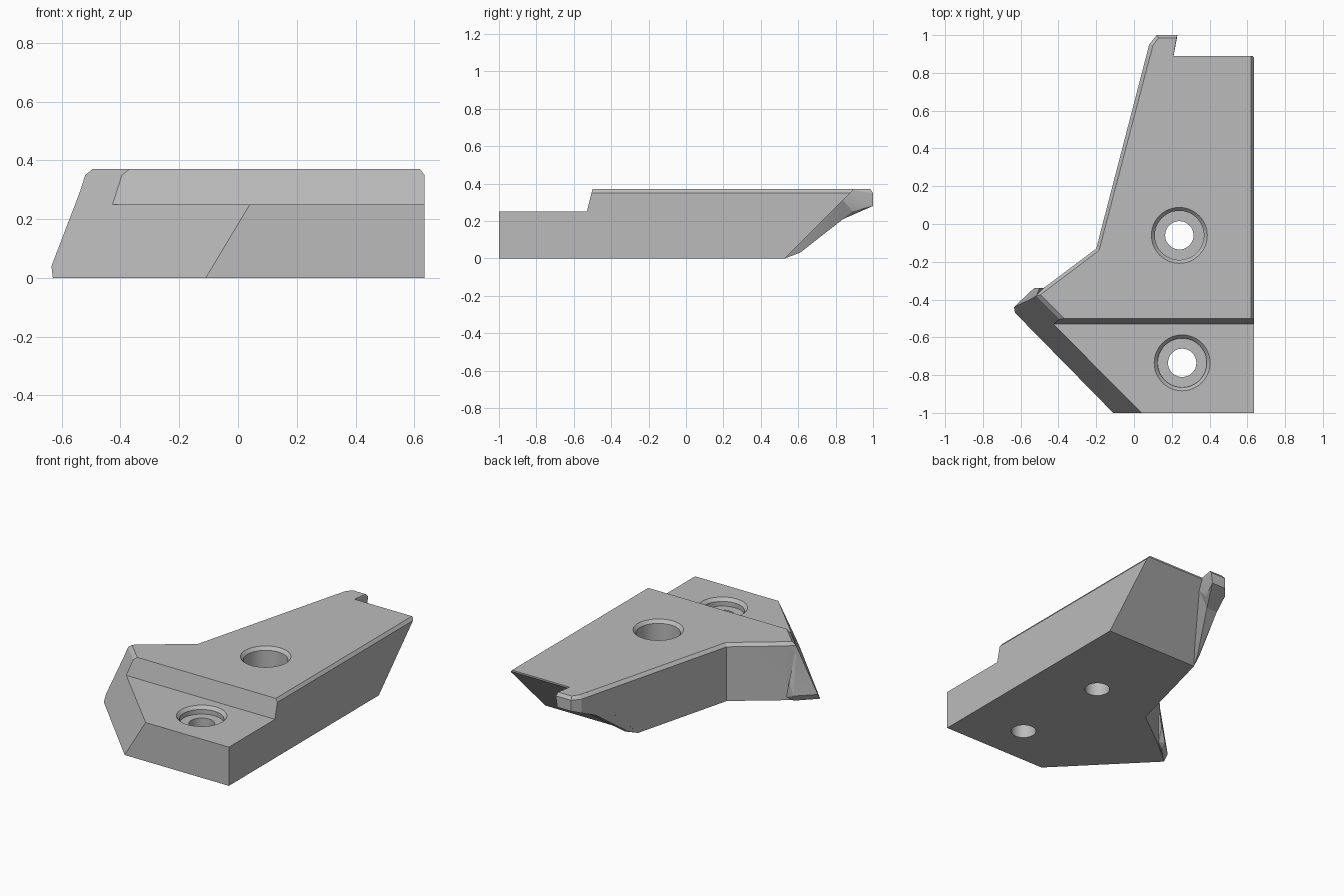
import bpy, bmesh, math

if "Cube" in bpy.data.objects:
    bpy.data.objects.remove(bpy.data.objects["Cube"], do_unlink=True)

steel = bpy.data.materials.new("plain_grey")
steel.use_nodes = True
GREY = (0.5, 0.5, 0.5, 1)
steel.diffuse_color = GREY
steel.node_tree.nodes["Principled BSDF"].inputs["Base Color"].default_value = GREY


def finish(name, bm):
    bmesh.ops.recalc_face_normals(bm, faces=bm.faces[:])
    mesh = bpy.data.meshes.new(name)
    bm.to_mesh(mesh)
    bm.free()
    mesh.materials.append(steel)
    obj = bpy.data.objects.new(name, mesh)
    bpy.context.collection.objects.link(obj)
    return obj


def loft(name, loops):
    """Skin equal-length loops of 3D points and cap both ends."""
    bm = bmesh.new()
    rings = [[bm.verts.new(p) for p in loop] for loop in loops]
    n = len(rings[0])
    for a, b in zip(rings, rings[1:]):
        for i in range(n):
            j = (i + 1) % n
            bm.faces.new((a[i], a[j], b[j], b[i]))
    bm.faces.new(rings[0][::-1])
    bm.faces.new(rings[-1])
    return finish(name, bm)


def side_prism(name, profile):
    """Extrude a (y, z) profile across the full width."""
    return loft(name, [[(x, y, z) for y, z in profile] for x in (-1, 1)])


def hull(name, points):
    bm = bmesh.new()
    verts = [bm.verts.new(p) for p in points]
    res = bmesh.ops.convex_hull(bm, input=verts)
    loose = [v for v in bm.verts if not v.link_faces]
    bmesh.ops.delete(bm, geom=loose, context='VERTS')
    bmesh.ops.dissolve_limit(bm, angle_limit=0.01, verts=bm.verts[:], edges=bm.edges[:])
    return finish(name, bm)


def lathe(name, x, y, profile, sides=48):
    """Turn an (r, z) profile about a vertical axis."""
    return loft(name, [[(x + r * math.cos(math.tau * i / sides),
                         y + r * math.sin(math.tau * i / sides), z)
                        for i in range(sides)] for r, z in profile])


def combine(target, tool, operation):
    mod = target.modifiers.new(operation.lower(), 'BOOLEAN')
    mod.operation = operation
    mod.solver = 'EXACT'
    mod.object = tool
    bpy.context.view_layer.objects.active = target
    bpy.ops.object.modifier_apply(modifier=mod.name)
    bpy.data.objects.remove(tool, do_unlink=True)


# Main body: foot, shoulder and chamfered top outlines
TOP, SHOULDER, STEP = 0.37, 0.35, 0.25
outlines = {
    0: [(.635, -1), (.635, .89), (.065, .89), (-.2, -.13), (-.48, -.34), (-.63, -.47), (-.11, -1)],
    SHOULDER: [(.635, -1), (.635, .89), (.065, .89), (-.2, -.13), (-.48, -.34), (-.52, -.38), (.1, -1)],
    TOP: [(.62, -1), (.62, .89), (.085, .89), (-.185, -.14), (-.47, -.355), (-.495, -.375), (.13, -1)],
}
body = loft("bracket_body", [[(x, y, z) for x, y in pts] for z, pts in outlines.items()])

# Lowered front step and slanted underside at the back
combine(body, side_prism("step_cutter", [(-1.1, STEP), (-.53, STEP), (-.495, .39), (-1.1, .39)]), 'DIFFERENCE')
combine(body, side_prism("slope_cutter", [(.43, -.1), (.89, .36), (1.2, .36), (1.2, -.1)]), 'DIFFERENCE')

# Back tongue: a rib below the slope, then the projecting nose
mid = [(.052, .84, .21), (.13, .84, .21), (.19, .84, .31), (.052, .84, SHOULDER), (.075, .84, TOP), (.2, .84, TOP)]
rib = [(-.028, .53, 0), (-.01, .6, .03), (.01, .61, .03), (-.028, .53, .1), (.03, .6, .08)]
nose = [(.08, .95, .26), (.12, 1, .28), (.22, 1, .28), (.18, .89, .25),
        (.08, .95, SHOULDER), (.12, 1, SHOULDER), (.23, 1, SHOULDER),
        (.1, .945, TOP), (.13, .985, TOP), (.225, .985, TOP), (.205, .89, TOP)]
combine(body, hull("tongue_rib", rib + mid), 'UNION')
combine(body, hull("tongue_nose", mid + nose), 'UNION')

# Small lip at the foot of the side tip
combine(body, hull("tip_lip", [
    (-.63, -.47, 0), (-.635, -.44, .04), (-.605, -.42, .09), (-.53, -.34, .04),
    (-.52, -.36, 0), (-.48, -.34, .02), (-.5, -.34, .13), (-.52, -.385, .34), (-.45, -.4, .05)]), 'UNION')

# Counterbored screw holes with chamfered rims
for x, y, rim in ((.24, -.06, TOP), (.255, -.735, STEP)):
    combine(body, lathe("hole_cutter", x, y, [
        (.075, -.1), (.075, .2), (.13, .2), (.13, rim - .02), (.148, rim), (.148, rim + .1)]), 'DIFFERENCE')

# Smooth the bores, keep the edges crisp
bpy.ops.object.select_all(action='DESELECT')
body.select_set(True)
bpy.context.view_layer.objects.active = body
bpy.ops.object.shade_smooth_by_angle(angle=math.radians(12))
